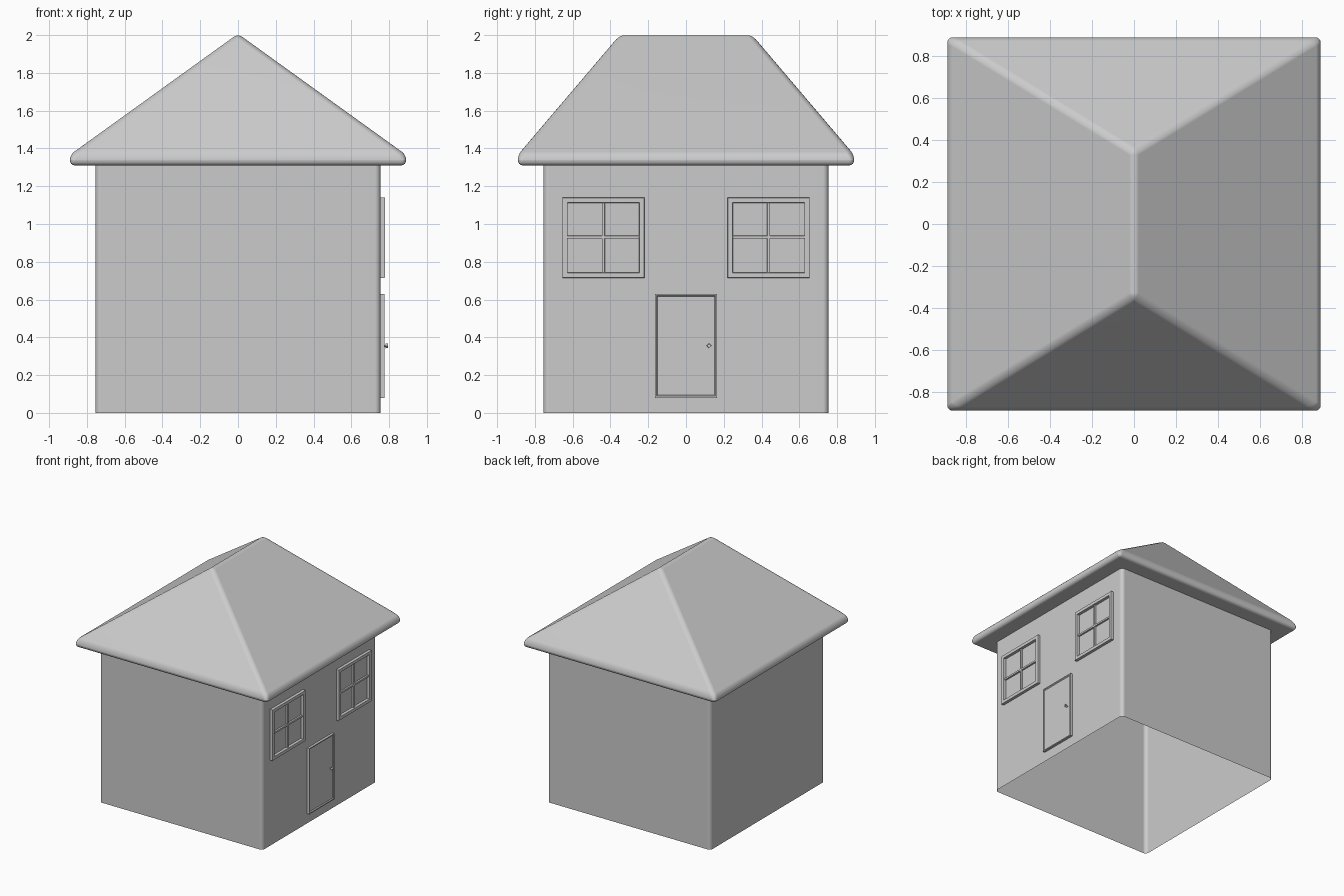
import bpy, bmesh, math
from mathutils import Matrix, Vector

if "Cube" in bpy.data.objects:
    bpy.data.objects.remove(bpy.data.objects["Cube"])


def finish(bm, name, angle=40):
    """Turn a bmesh into a smooth-shaded object with flat-looking large faces."""
    bmesh.ops.recalc_face_normals(bm, faces=bm.faces)
    me = bpy.data.meshes.new(name)
    bm.to_mesh(me)
    bm.free()
    ob = bpy.data.objects.new(name, me)
    bpy.context.collection.objects.link(ob)
    bpy.ops.object.select_all(action='DESELECT')
    ob.select_set(True)
    bpy.context.view_layer.objects.active = ob
    bpy.ops.object.shade_smooth_by_angle(angle=math.radians(angle))
    ob.modifiers.new("weighted", 'WEIGHTED_NORMAL').keep_sharp = True
    return ob


def box(bm, lo, hi):
    lo, hi = Vector(lo), Vector(hi)
    m = Matrix.Translation((lo + hi) / 2) @ Matrix.Diagonal((*(hi - lo), 1))
    return bmesh.ops.create_cube(bm, size=1, matrix=m)["verts"]


def bevel(bm, edges, width, seg):
    bmesh.ops.bevel(bm, geom=list(edges), offset=width, segments=seg,
                    profile=0.5, affect='EDGES', clamp_overlap=True)


W, EAVE = 0.755, 1.31

# Walls: rounded corners, open underneath and under the roof
bm = bmesh.new()
box(bm, (-W, -W, 0), (W, W, EAVE))
bevel(bm, [e for e in bm.edges
           if abs(e.verts[0].co.z - e.verts[1].co.z) > 1], 0.03, 5)
bm.normal_update()
bmesh.ops.delete(bm, geom=[f for f in bm.faces if abs(f.normal.z) > 0.9],
                 context='FACES_ONLY')
finish(bm, "walls")

# Hip roof: thin rim, then slopes up to a short ridge along y
R, RIDGE, RIM = 0.89, 0.345, 1.366
bm = bmesh.new()
rings = [[bm.verts.new((sx * R, sy * R, z))
          for sx, sy in ((-1, -1), (1, -1), (1, 1), (-1, 1))]
         for z in (EAVE, RIM)]
low, rim = rings
front, back = (bm.verts.new((0, s * RIDGE, 2.007)) for s in (-1, 1))
bm.faces.new(low)
for i in range(4):
    j = (i + 1) % 4
    bm.faces.new((low[i], low[j], rim[j], rim[i]))
bm.faces.new((rim[0], rim[1], front))
bm.faces.new((rim[1], rim[2], back, front))
bm.faces.new((rim[2], rim[3], back))
bm.faces.new((rim[3], rim[0], front, back))
bmesh.ops.recalc_face_normals(bm, faces=bm.faces)
bevel(bm, bm.edges, 0.027, 4)
finish(bm, "roof", 60)

# Windows: raised frame with a cross of glazing bars
Y0, Y1, Z0, Z1 = 0.22, 0.655, 0.715, 1.14
T, B = 0.028, 0.008
for side, label in ((-1, "left"), (1, "right")):
    bm = bmesh.new()
    outline = ((Y0, Z0), (Y1, Z0), (Y1, Z1), (Y0, Z1))
    opening = ((Y0 + T, Z0 + T), (Y1 - T, Z0 + T),
               (Y1 - T, Z1 - T), (Y0 + T, Z1 - T))
    loops = [[bm.verts.new((x, side * y, z)) for y, z in pts]
             for pts, x in ((outline, W - 0.01), (outline, 0.779),
                            (opening, 0.779), (opening, W - 0.01))]
    for a, b in zip(loops, loops[1:] + loops[:1]):
        for i in range(4):
            j = (i + 1) % 4
            bm.faces.new((a[i], a[j], b[j], b[i]))
    bmesh.ops.recalc_face_normals(bm, faces=bm.faces)
    bevel(bm, [e for e in bm.edges
               if all(v.co.x > 0.77 for v in e.verts)
               and (e.verts[0].co - e.verts[1].co).length > 0.1], 0.004, 2)
    finish(bm, label + "_window_frame")

    bm = bmesh.new()
    yc, zc = side * (Y0 + Y1) / 2, (Z0 + Z1) / 2 + 0.003
    half = (Y1 - Y0) / 2 - T + 0.005
    box(bm, (W - 0.01, yc - B, Z0 + T - 0.005), (0.77, yc + B, Z1 - T + 0.005))
    box(bm, (W - 0.01, yc - half, zc - B), (0.769, yc + half, zc + B))
    bevel(bm, [e for e in bm.edges if all(v.co.x > 0.76 for v in e.verts)
               and (e.verts[0].co - e.verts[1].co).length > 0.1], 0.003, 2)
    finish(bm, label + "_window_bars")

# Door: slab with a shallow recessed panel
bm = bmesh.new()
box(bm, (W - 0.01, -0.165, 0.08), (0.775, 0.165, 0.63))
bm.normal_update()
face = [f for f in bm.faces if f.normal.x > 0.9]
bmesh.ops.inset_region(bm, faces=face, thickness=0.012)
bmesh.ops.inset_region(bm, faces=face, thickness=0.008, depth=-0.007)
finish(bm, "door", 30)

# Door knob: thin stem and a four-sided knob
bm = bmesh.new()
for r, x0, x1 in ((0.006, 0.76, 0.782), (0.013, 0.781, 0.795)):
    m = (Matrix.Translation(((x0 + x1) / 2, 0.122, 0.355))
         @ Matrix.Rotation(math.pi / 2, 4, 'Y'))
    bmesh.ops.create_cone(bm, cap_ends=True, segments=4, radius1=r,
                          radius2=r * 0.9, depth=x1 - x0, matrix=m)
finish(bm, "door_knob", 30)
